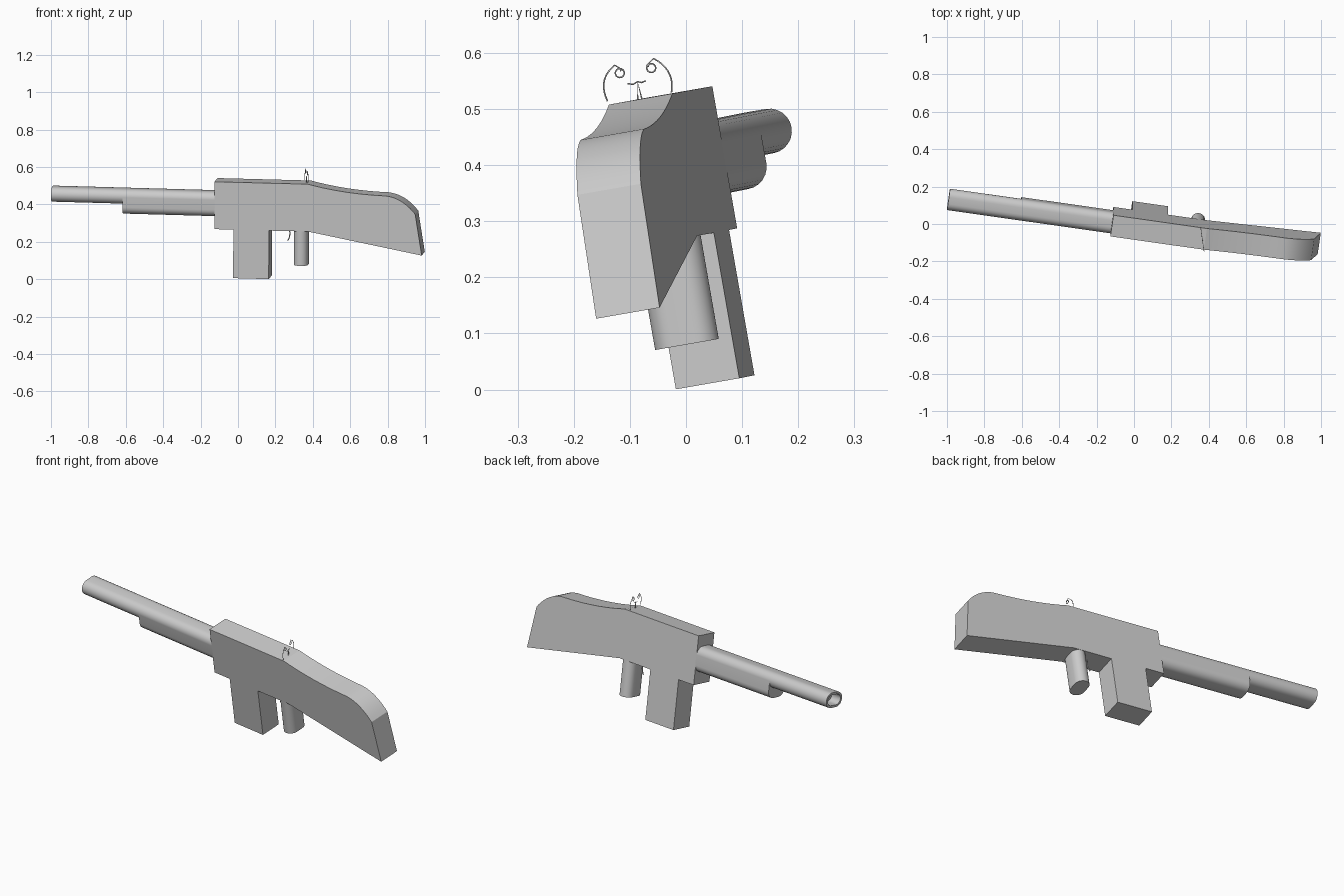
import bpy, bmesh, math
from mathutils import Vector, Matrix

if "Cube" in bpy.data.objects:
    bpy.data.objects.remove(bpy.data.objects["Cube"])

# Tilted local frame: local x = along the gun, y = thickness, z = up
A = Vector((1, -0.142, -0.028)).normalized()
T = Vector((0.0035, -0.175, 1)).cross(A).normalized()
U = A.cross(T)
FRAME = Matrix((A, T, U)).transposed().to_4x4()
W0, W1 = 0.006, 0.122          # thickness limits
MID = (W0 + W1) / 2


def bezier(p, c, q, n=10):
    """Quadratic curve points, without the first point."""
    return [((1 - t) ** 2 * p[0] + 2 * t * (1 - t) * c[0] + t * t * q[0],
             (1 - t) ** 2 * p[1] + 2 * t * (1 - t) * c[1] + t * t * q[1])
            for t in (i / n for i in range(1, n + 1))]


def stadium(width, height, n=12):
    """Outline with half-round ends, centred on the origin."""
    r = height / 2
    d = width / 2 - r
    pts = []
    for side, start in ((1, -90), (-1, 90)):
        for i in range(n + 1):
            a = math.radians(start + 180 * i / n)
            pts.append((side * d + r * math.cos(a), r * math.sin(a)))
    return pts


def prism(name, points, offset, angle=25, bore=0):
    """Extrude a 3D outline by an offset; optionally hollow the first cap."""
    bm = bmesh.new()
    cap = bm.faces.new([bm.verts.new(p) for p in points])
    res = bmesh.ops.extrude_face_region(bm, geom=[cap], use_keep_orig=True)
    moved = [g for g in res["geom"] if isinstance(g, bmesh.types.BMVert)]
    bmesh.ops.translate(bm, verts=moved, vec=Vector(offset))
    bmesh.ops.recalc_face_normals(bm, faces=bm.faces[:])
    if bore:
        bmesh.ops.inset_region(bm, faces=[cap], thickness=0.012)
        bmesh.ops.inset_region(bm, faces=[cap], thickness=0.0005)
        bmesh.ops.translate(bm, verts=cap.verts[:], vec=Vector(offset).normalized() * bore)
    me = bpy.data.meshes.new(name)
    bm.to_mesh(me)
    bm.free()
    ob = bpy.data.objects.new(name, me)
    bpy.context.collection.objects.link(ob)
    ob.matrix_world = FRAME
    bpy.ops.object.select_all(action='DESELECT')
    ob.select_set(True)
    bpy.context.view_layer.objects.active = ob
    bpy.ops.object.shade_smooth_by_angle(angle=math.radians(angle))
    return ob


def wire(name, paths, radius, matrix=None):
    """Thin round wires through 3D points."""
    cu = bpy.data.curves.new(name, 'CURVE')
    cu.dimensions = '3D'
    cu.bevel_depth = radius
    cu.bevel_resolution = 1
    cu.use_fill_caps = True
    for pts, closed in paths:
        sp = cu.splines.new('POLY')
        sp.points.add(len(pts) - 1)
        for p, co in zip(sp.points, pts):
            p.co = (*co, 1)
        sp.use_cyclic_u = closed
    ob = bpy.data.objects.new(name, cu)
    bpy.context.collection.objects.link(ob)
    if matrix:
        ob.matrix_world = matrix
    return ob


# Receiver, magazine and stock share one flat side profile
rear, comb, heel = (0.375, 0.525), (0.795, 0.473), (0.955, 0.378)
profile = [(-0.13, 0.267), (-0.13, 0.524), rear]
profile += bezier(rear, (0.57, 0.477), comb)
profile += bezier(comb, (0.885, 0.465), heel)
profile += [(0.991, 0.155), (0.376, 0.268), (0.165, 0.267), (0.165, 0.004),
            (-0.027, 0.004), (-0.027, 0.267)]
prism("receiver_and_stock", [(s, W0, v) for s, v in profile], (0, W1 - W0, 0), 12)

# Barrel with hollow muzzle
prism("barrel", [(-1.013, MID + w, 0.425 + v) for w, v in stadium(W1 - W0, 0.08)],
      (0.89, 0, 0), bore=0.06)

# Fore-end: round underside, straight sides up to the barrel
fore = [(-0.627, MID + w, (0.371 if v < 0.001 else 0.425) + min(v, 0))
        for w, v in stadium(W1 - W0, 0.08) if v < 0.001]
fore += [(-0.627, W0, 0.425), (-0.627, W1, 0.425)]
fore.sort(key=lambda p: math.atan2(p[2] - 0.4, p[1] - MID))
prism("fore_end", fore, (0.5, 0, 0))

# Rear grip
prism("grip", [(0.334 + v, MID + w, 0.08) for w, v in stadium(W1 - W0, 0.075)],
      (0, 0, 0.2))

# Trigger
trig = [(0.266, 0.275)] + bezier((0.266, 0.275), (0.277, 0.23), (0.258, 0.205), 8)
wire("trigger", [([(s, MID, v) for s, v in trig], False)], 0.003, FRAME)


# Rear sight: two curled wires, small rings and a centre post
def on_sight(pts):
    return [(0.366 - 0.145 * (y + 0.085), y, z) for y, z in pts]


def ring(y, z, r=0.008):
    return on_sight([(y + r * math.cos(i * math.pi / 8), z + r * math.sin(i * math.pi / 8))
                     for i in range(16)])


left = bezier((-0.135, 0.505), (-0.162, 0.55), (-0.127, 0.578)) + [(-0.115, 0.571), (-0.117, 0.567)]
right = bezier((-0.028, 0.52), (-0.015, 0.568), (-0.058, 0.59)) + [(-0.07, 0.578), (-0.066, 0.576)]
bar = [(-0.104, 0.545), (-0.094, 0.544), (-0.086, 0.549), (-0.08, 0.547), (-0.072, 0.55)]
wire("rear_sight", [(on_sight(left), False), (on_sight(right), False),
                    (ring(-0.118, 0.564), True), (ring(-0.062, 0.573), True),
                    (on_sight(bar), False),
                    (on_sight([(-0.086, 0.51), (-0.086, 0.547), (-0.078, 0.515)]), False)], 0.0015)
